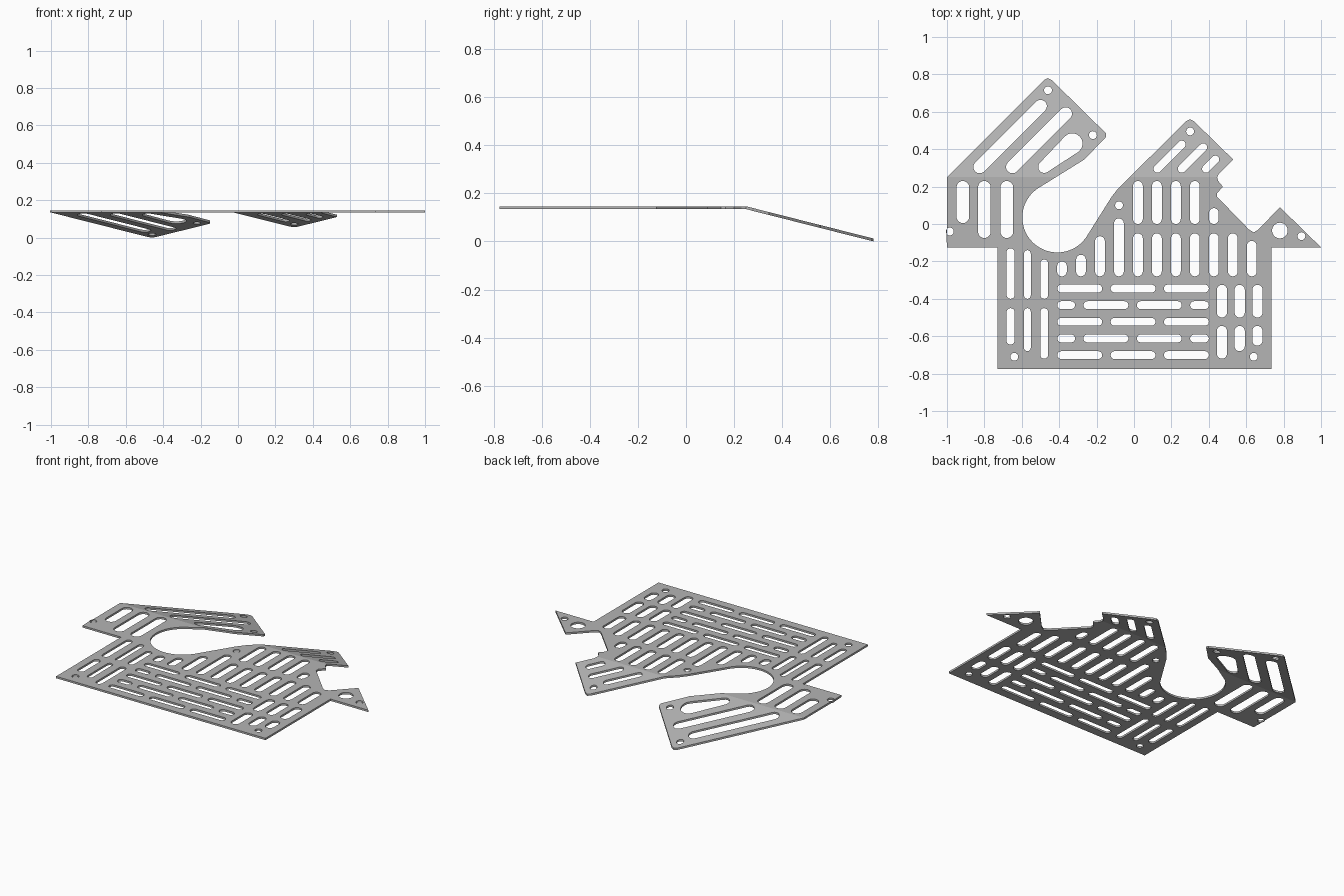
import bpy, bmesh
from math import radians, cos, sin, atan2, acos, hypot, pi

BEND_Y, SLOPE, THICK, TOP = 0.25, 0.253, 0.012, 0.146

old = bpy.data.objects.get("Cube")
if old:
    bpy.data.objects.remove(old, do_unlink=True)

metal = bpy.data.materials.new("grey metal")
metal.use_nodes = True
colour = (0.46, 0.46, 0.46, 1)
metal.diffuse_color = colour
metal.node_tree.nodes["Principled BSDF"].inputs["Base Color"].default_value = colour

loops = []


def arc(cx, cy, r, start, end, steps):
    return [(cx + r * cos(start + (end - start) * i / steps),
             cy + r * sin(start + (end - start) * i / steps)) for i in range(steps + 1)]


def capsule(x0, y0, r0, x1, y1, r1):
    """Hole wrapping two circles, which may differ in radius."""
    a = atan2(y1 - y0, x1 - x0)
    t = acos((r0 - r1) / hypot(x1 - x0, y1 - y0))
    loops.append(arc(x1, y1, r1, a - t, a + t, 10) +
                 arc(x0, y0, r0, a + t, a - t + 2 * pi, 10))


def upright(x, low, high, width):
    r = width / 2
    capsule(x, low + r, r, x, high - r, r)


def level(y, left, right, width=0.042):
    r = width / 2
    capsule(left + r, y, r, right - r, y, r)


def diagonal(x, y, run, r):
    capsule(x, y, r, x + run, y + run, r)


def hole(x, y, r=0.021):
    loops.append(arc(x, y, r, 0, 2 * pi, 24)[:-1])


# Outer outline, anticlockwise, with the round bay cut into the back edge
right_side = [(-0.73, -0.775), (0.735, -0.775), (0.735, -0.125), (1, -0.125),
              (0.78, 0.09), (0.665, -0.03), (0.64, -0.045), (0.615, -0.03),
              (0.445, 0.145), (0.445, 0.165), (0.475, 0.2), (0.45, 0.23),
              (0.445, 0.25), (0.455, 0.27), (0.53, 0.345), (0.32, 0.55),
              (0.3, 0.56), (0.28, 0.55), (-0.085, 0.19), (-0.12, 0.145)]
left_side = [(-0.265, 0.345), (-0.15, 0.465), (-0.15, 0.485), (-0.44, 0.77),
             (-0.46, 0.78), (-0.48, 0.77), (-1, 0.25), (-1, -0.125), (-0.73, -0.125)]
bay = arc(-0.41, 0.035, 0.187, radians(-34), radians(-236), 40)
loops.append(right_side + bay + left_side)

# Left wing slots
for x, low in ((-0.915, 0.005), (-0.8, -0.075), (-0.68, -0.075)):
    upright(x, low, 0.23, 0.068)

# Left edge slots, in two rows
for x, low, high, width in ((-0.66, -0.645, -0.13, 0.044), (-0.57, -0.68, -0.14, 0.036),
                            (-0.48, -0.72, -0.19, 0.042)):
    upright(x, -0.4, high, width)
    upright(x, low, -0.45, width)

# Middle row of upright slots, following the bay and the right edge
tops = [-0.2, -0.165, -0.065, 0.03] + [-0.05] * 6 + [-0.09]
for i, high in enumerate(tops):
    upright(-0.385 + 0.1015 * i, -0.28, high, 0.052)

# Back row of upright slots
for i in range(5):
    upright(0.021 + 0.1015 * i, 0, 0.23 if i < 4 else 0.085, 0.052)

# Level slots, staggered like brickwork
for i in range(5):
    y = -0.345 - 0.089 * i
    if i % 2:
        spans = ((-0.41, -0.315), (-0.27, -0.03), (0.015, 0.255), (0.3, 0.4))
    else:
        spans = ((-0.41, -0.17), (-0.125, 0.115), (0.16, 0.4))
    for left, right in spans:
        level(y, left, right)

# Right edge slots
for x, low in ((0.47, -0.72), (0.565, -0.68), (0.66, -0.65)):
    upright(x, -0.5, -0.325, 0.055)
    upright(x, low, -0.545, 0.055)

# Diagonal slots in the two folded flaps
diagonal(-0.825, 0.305, 0.325, 0.034)
diagonal(-0.65, 0.305, 0.285, 0.034)
capsule(-0.48, 0.305, 0.032, -0.33, 0.43, 0.055)
for x, run in ((0.125, 0.13), (0.255, 0.115), (0.385, 0.05)):
    diagonal(x, 0.295, run, 0.021)

# Screw holes
for x, y in ((-0.64, -0.71), (0.64, -0.71), (-0.985, -0.04), (-0.08, 0.1),
             (0.895, -0.065), (0.3, 0.495), (-0.46, 0.715), (-0.22, 0.475)):
    hole(x, y)
hole(0.78, -0.035, 0.042)

# Flat filled profile, extruded to the sheet thickness
curve = bpy.data.curves.new("plate_profile", "CURVE")
curve.dimensions = "2D"
curve.fill_mode = "BOTH"
curve.extrude = THICK / 2
for points in loops:
    spline = curve.splines.new("POLY")
    spline.points.add(len(points) - 1)
    for p, (x, y) in zip(spline.points, points):
        p.co = (x, y, 0, 1)
    spline.use_cyclic_u = True
profile = bpy.data.objects.new("plate_profile", curve)
bpy.context.collection.objects.link(profile)
bpy.context.view_layer.update()
evaluated = profile.evaluated_get(bpy.context.evaluated_depsgraph_get())
mesh = bpy.data.meshes.new_from_object(evaluated)
bpy.data.objects.remove(profile, do_unlink=True)

# Fold the back flaps down along a straight crease
bm = bmesh.new()
bm.from_mesh(mesh)
bmesh.ops.remove_doubles(bm, verts=bm.verts, dist=0.0001)
bmesh.ops.bisect_plane(bm, geom=bm.verts[:] + bm.edges[:] + bm.faces[:],
                       plane_co=(0, BEND_Y, 0), plane_no=(0, 1, 0))
for v in bm.verts:
    v.co.z += TOP - THICK / 2 - SLOPE * max(0, v.co.y - BEND_Y)
bmesh.ops.recalc_face_normals(bm, faces=bm.faces)
bm.to_mesh(mesh)
bm.free()

mesh.materials.clear()
mesh.materials.append(metal)
plate = bpy.data.objects.new("slotted_plate", mesh)
bpy.context.collection.objects.link(plate)
bpy.context.view_layer.objects.active = plate
plate.select_set(True)
bpy.ops.object.shade_smooth_by_angle(angle=radians(12))
